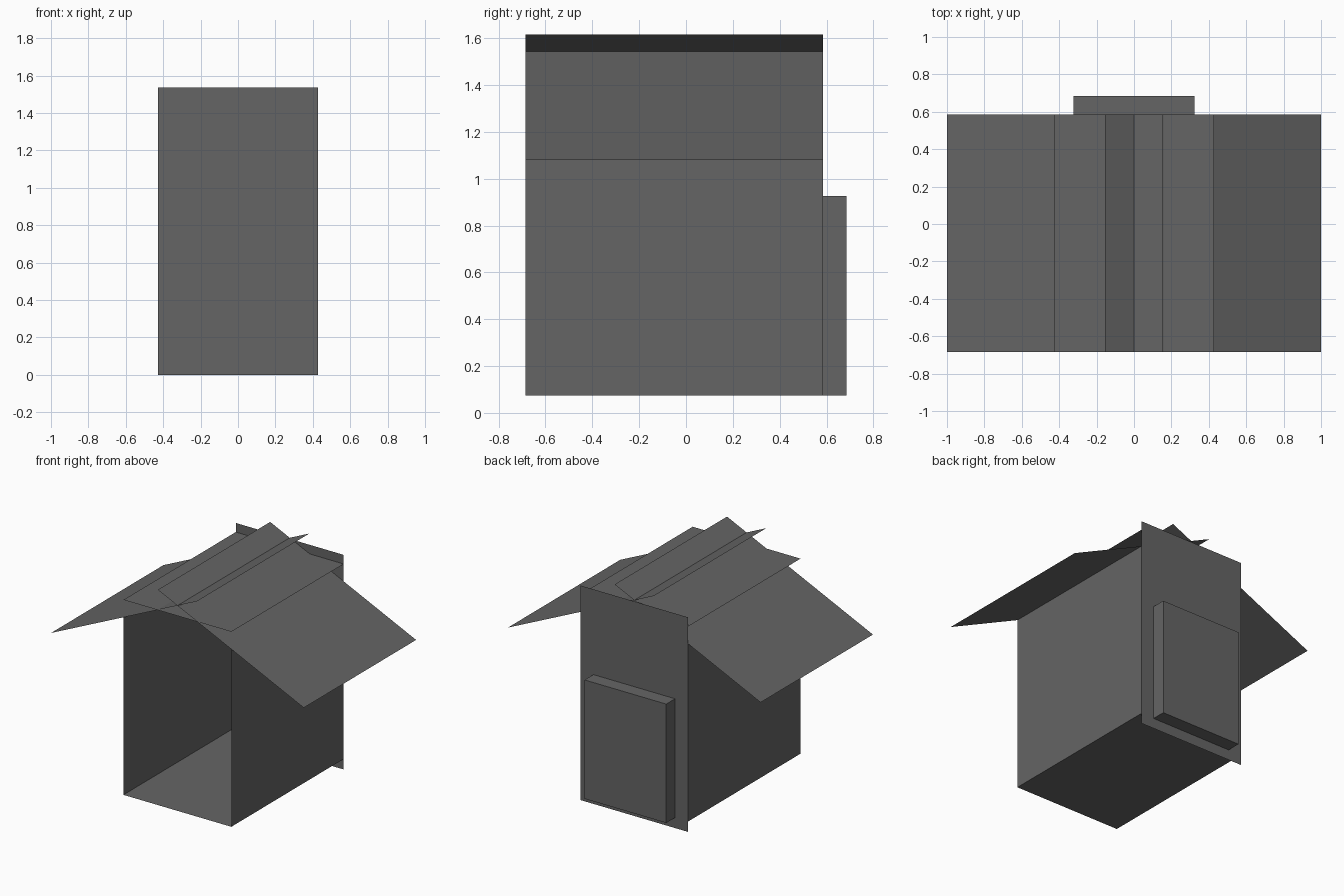
import bpy

if "Cube" in bpy.data.objects:
    bpy.data.objects.remove(bpy.data.objects["Cube"])

# One flat grey for the whole hut
grey = bpy.data.materials.new("dark_grey")
grey.diffuse_color = (0.13, 0.13, 0.13, 1)
grey.use_nodes = True
grey.node_tree.nodes["Principled BSDF"].inputs["Base Color"].default_value = grey.diffuse_color

FRONT, BACK, REAR = -0.685, 0.585, 0.685   # y of opening, back panel, hatch face
HALF = 0.427                               # half width of the body
FLOOR, WALL_TOP, CEILING, PANEL_TOP = 0.075, 1.345, 1.47, 1.535


def add_mesh(name, verts, faces):
    mesh = bpy.data.meshes.new(name)
    mesh.from_pydata(verts, [], faces)
    mesh.materials.append(grey)
    obj = bpy.data.objects.new(name, mesh)
    bpy.context.collection.objects.link(obj)
    return obj


def sheet(name, a, b):
    """Thin sheet: the x-z segment a-b drawn out along the depth of the hut."""
    (ax, az), (bx, bz) = a, b
    return add_mesh(name, [(ax, FRONT, az), (bx, FRONT, bz),
                           (bx, BACK, bz), (ax, BACK, az)], [(0, 1, 2, 3)])


# Floor and flat ceiling board
sheet("floor", (-HALF, FLOOR), (HALF, FLOOR))
sheet("ceiling_board", (-HALF, CEILING), (HALF, CEILING))

# Side walls and the roof slopes that cross over at the ridge
for side, s in (("left", -1), ("right", 1)):
    sheet(side + "_wall", (s * HALF, FLOOR), (s * HALF, WALL_TOP))
    sheet(side + "_roof_slope", (s * 1.0, 1.08), (-s * 0.155, 1.615))

# Back panel, reaching a little below the floor
add_mesh("back_panel", [(-HALF, BACK, 0), (HALF, BACK, 0),
                        (HALF, BACK, PANEL_TOP), (-HALF, BACK, PANEL_TOP)],
         [(3, 2, 1, 0)])

# Hatch block on the back panel
bpy.ops.mesh.primitive_cube_add(size=1, location=(0, (BACK + REAR) / 2, 0.5))
hatch = bpy.context.object
hatch.name = "back_hatch"
hatch.scale = (0.646, REAR - BACK, 0.85)
hatch.data.materials.append(grey)
